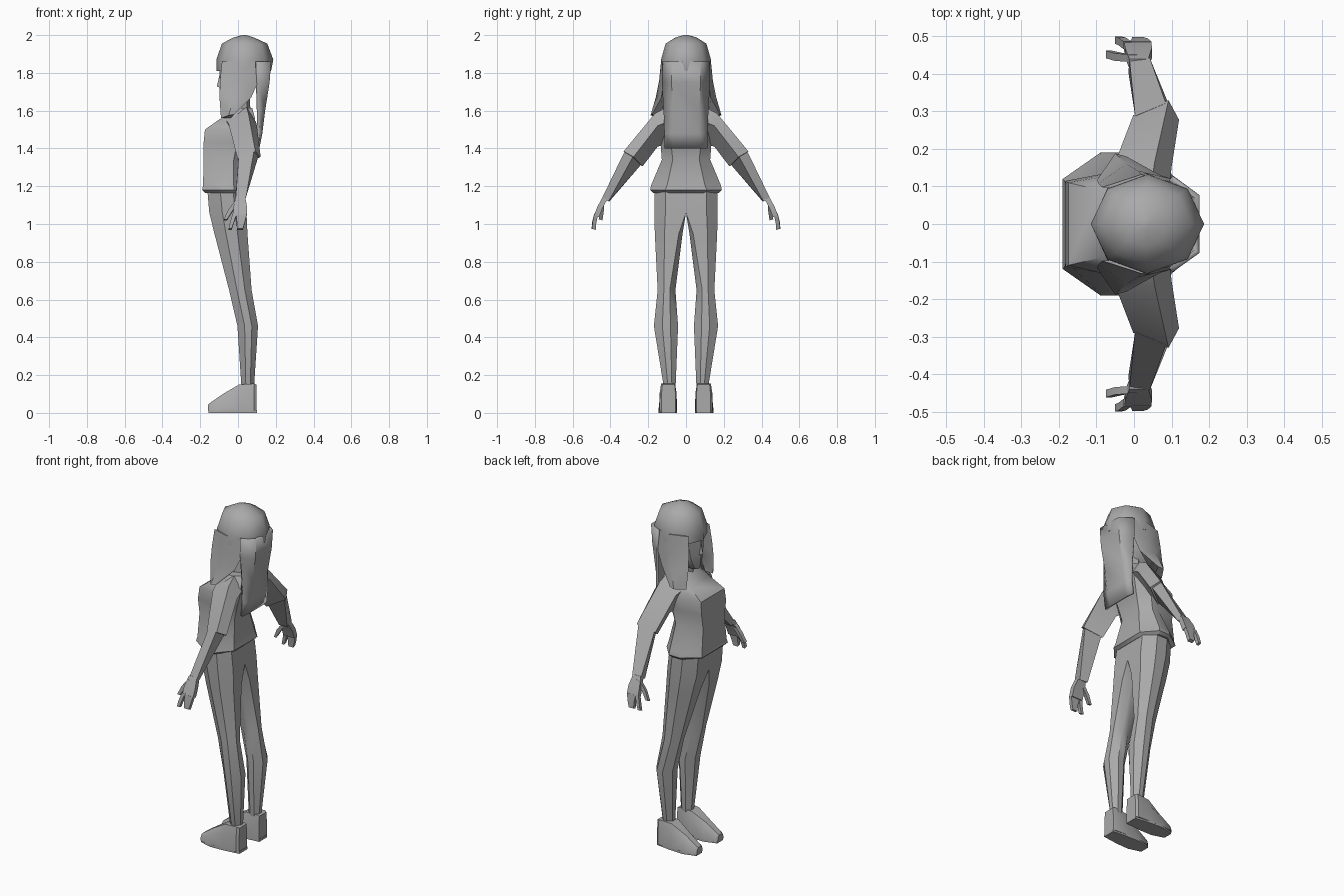
import bpy, bmesh, math

grey = bpy.data.materials.new("plain_grey")
grey.diffuse_color = (0.40, 0.40, 0.40, 1)


def finish(name, bm, mirror=False, thick=0.0, angle=32):
    bmesh.ops.recalc_face_normals(bm, faces=bm.faces)
    me = bpy.data.meshes.new(name)
    bm.to_mesh(me)
    bm.free()
    me.materials.append(grey)
    ob = bpy.data.objects.new(name, me)
    bpy.context.collection.objects.link(ob)
    if thick:
        s = ob.modifiers.new("thickness", 'SOLIDIFY')
        s.thickness = thick
        s.offset = 0
    if mirror:
        m = ob.modifiers.new("mirror", 'MIRROR')
        m.use_axis = (False, True, False)
        m.use_clip = False
        m.merge_threshold = 0.0005
    bpy.context.view_layer.objects.active = ob
    ob.select_set(True)
    bpy.ops.object.shade_smooth_by_angle(angle=math.radians(angle))
    ob.select_set(False)
    return ob


def loft(name, rings, closed=True, caps=True, **kw):
    """Skin a list of equal-length point rings."""
    bm = bmesh.new()
    rows = [[bm.verts.new(p) for p in r] for r in rings]
    n = len(rows[0])
    for a, b in zip(rows, rows[1:]):
        for i in range(n if closed else n - 1):
            j = (i + 1) % n
            bm.faces.new((a[i], a[j], b[j], b[i]))
    if closed and caps:
        bm.faces.new(rows[0])
        bm.faces.new(rows[-1])
    return finish(name, bm, **kw)


def body_ring(z, x0, xm, x1, yf, ym, yb):
    """Eight-sided section: flat front, wide side, flat back."""
    return [(x0, -yf, z), (x0, yf, z), (xm, ym, z), (xm + 0.5 * (x1 - xm), ym, z),
            (x1, yb, z), (x1, -yb, z), (xm + 0.5 * (x1 - xm), -ym, z), (xm, -ym, z)]


def leg_ring(z, x0, x1, yi, yo, bi):
    w, d = yo - yi, x1 - x0
    return [(x0, yi + bi, z), (x0, yo - .3 * w, z), (x0 + .35 * d, yo, z), (x1 - .3 * d, yo, z),
            (x1, yo - .35 * w, z), (x1, yi + bi, z), (x1 - .3 * d, yi, z), (x0 + .35 * d, yi, z)]


# jacket with flared, rolled hem
loft("jacket", [body_ring(*r) for r in (
    (1.165, -.175, -.09, .035, .10, .175, .09),
    (1.18, -.19, -.09, .05, .12, .19, .11),
    (1.205, -.185, -.09, .045, .115, .185, .10),
    (1.34, -.182, -.07, .025, .10, .128, .07),
    (1.43, -.182, -.06, .05, .115, .135, .08),
    (1.50, -.175, -.05, .08, .11, .14, .10),
    (1.56, -.09, -.03, .09, .09, .135, .10),
    (1.615, -.035, 0, .075, .05, .10, .07))])

# trouser legs joined at the centre line
loft("trousers", [leg_ring(*r) for r in (
    (1.19, -.163, .03, 0, .165, 0),
    (1.06, -.152, .045, 0, .168, 0),
    (.95, -.125, .05, .018, .165, .02),
    (.65, -.047, .072, .056, .150, .03),
    (.46, -.003, .106, .042, .170, .04),
    (.14, .018, .085, .055, .118, .02))], mirror=True)

# shoes: sections from heel to toe
def shoe_ring(x, yi, yo, h, t):
    return [(x, yi, .01), (x, yo, .01), (x, yo - t * .2, h * .7), (x, yo - t, h),
            (x, yi + t, h), (x, yi + t * .2, h * .7)]

loft("shoe", [shoe_ring(*r) for r in (
    (.098, .055, .130, .15, .005), (.085, .050, .140, .155, .008), (.005, .047, .143, .15, .015),
    (-.08, .047, .146, .10, .03), (-.145, .060, .135, .055, .02), (-.158, .07, .125, .045, .015))],
    mirror=True)
loft("sole", [[(x, y, z) for x, y in ((.10, .055), (.10, .13), (0, .143), (-.08, .146),
     (-.155, .125), (-.155, .07), (-.08, .047), (0, .047))] for z in (0, .014)], mirror=True)

# sleeves, forearms
loft("sleeve", [
    [(.045, .10, 1.62), (-.06, .125, 1.545), (-.02, .11, 1.42), (.095, .10, 1.54)],
    [(.055, .165, 1.585), (-.05, .165, 1.53), (.0, .15, 1.41), (.10, .15, 1.52)],
    [(.092, .33, 1.385), (-.002, .29, 1.345), (.025, .23, 1.305), (.120, .278, 1.355)]],
    mirror=True, angle=25)
loft("forearm", [
    [(.085, .322, 1.39), (.003, .288, 1.355), (.03, .237, 1.315), (.11, .276, 1.365)],
    [(.042, .443, 1.14), (-.012, .438, 1.135), (-.015, .405, 1.12), (.035, .41, 1.12)]],
    mirror=True, angle=25)


# hand: palm, grouped fingers, spread finger and thumb
def slab(name, sections, t):
    loft(name, [[(x0, y, z), (x1, y, z), (x1, y - t, z - t * .3), (x0, y - t, z - t * .3)]
                for x0, x1, y, z in sections], mirror=True)

slab("palm", [(-.012, .038, .440, 1.145), (-.024, .048, .470, 1.09), (-.026, .046, .487, 1.045)], .027)
slab("fingers", [(-.010, .046, .487, 1.05), (-.006, .036, .495, 1.01), (-.005, .026, .498, .975)], .02)
slab("index_finger", [(-.028, -.006, .486, 1.055), (-.042, -.022, .497, 1.01), (-.05, -.034, .500, .975)], .02)
slab("thumb", [(-.014, .008, .452, 1.125), (-.052, -.026, .455, 1.075), (-.075, -.058, .462, 1.025)], .02)


# neck and head
def oval(z, x0, x1, w, n=8):
    c, r = (x0 + x1) / 2, (x1 - x0) / 2
    return [(c - r * math.cos(a), w * math.sin(a), z) for a in (math.tau * i / n for i in range(n))]

loft("neck", [oval(1.52, -.05, .07, .06), oval(1.72, -.04, .06, .045)])
loft("face", [oval(*r) for r in ((1.635, -.085, -.02, .025), (1.66, -.095, .03, .055),
     (1.72, -.098, .09, .085), (1.80, -.098, .12, .10), (1.90, -.09, .13, .10))])
loft("nose", [[(-.09, -.012, 1.72), (-.09, .012, 1.72), (-.112, 0, 1.728)],
              [(-.09, -.006, 1.79), (-.09, .006, 1.79), (-.098, 0, 1.79)]])

# hair: crown with fringe
loft("hair_crown", [oval(*r) for r in ((1.81, -.113, .175, .136), (1.87, -.115, .187, .132),
     (1.955, -.085, .155, .108), (1.985, -.03, .09, .06), (2.0, .02, .045, .015))], angle=50)

# hair: long sheet down the back
loft("back_hair", [[(x - d, -w, z), (x, -w * .6, z), (x, w * .6, z), (x - d, w, z)]
     for z, x, w, d in ((1.86, .168, .122, .07), (1.75, .160, .122, .06), (1.60, .136, .114, .03),
                        (1.48, .121, .112, .012), (1.40, .105, .112, .005))],
     closed=False, thick=.016, angle=40)

# hair: side locks falling over the shoulders
loft("side_lock", [
    [(-.085, .098, 1.86), (.02, .132, 1.86), (.125, .105, 1.86), (.02, .09, 1.86)],
    [(-.095, .108, 1.76), (.01, .142, 1.76), (.11, .118, 1.76), (.01, .10, 1.76)],
    [(-.098, .118, 1.67), (-.02, .160, 1.67), (.07, .130, 1.67), (-.02, .11, 1.67)],
    [(-.09, .125, 1.56), (-.05, .188, 1.575), (-.02, .180, 1.58), (-.04, .12, 1.56)]],
    mirror=True, angle=40)
